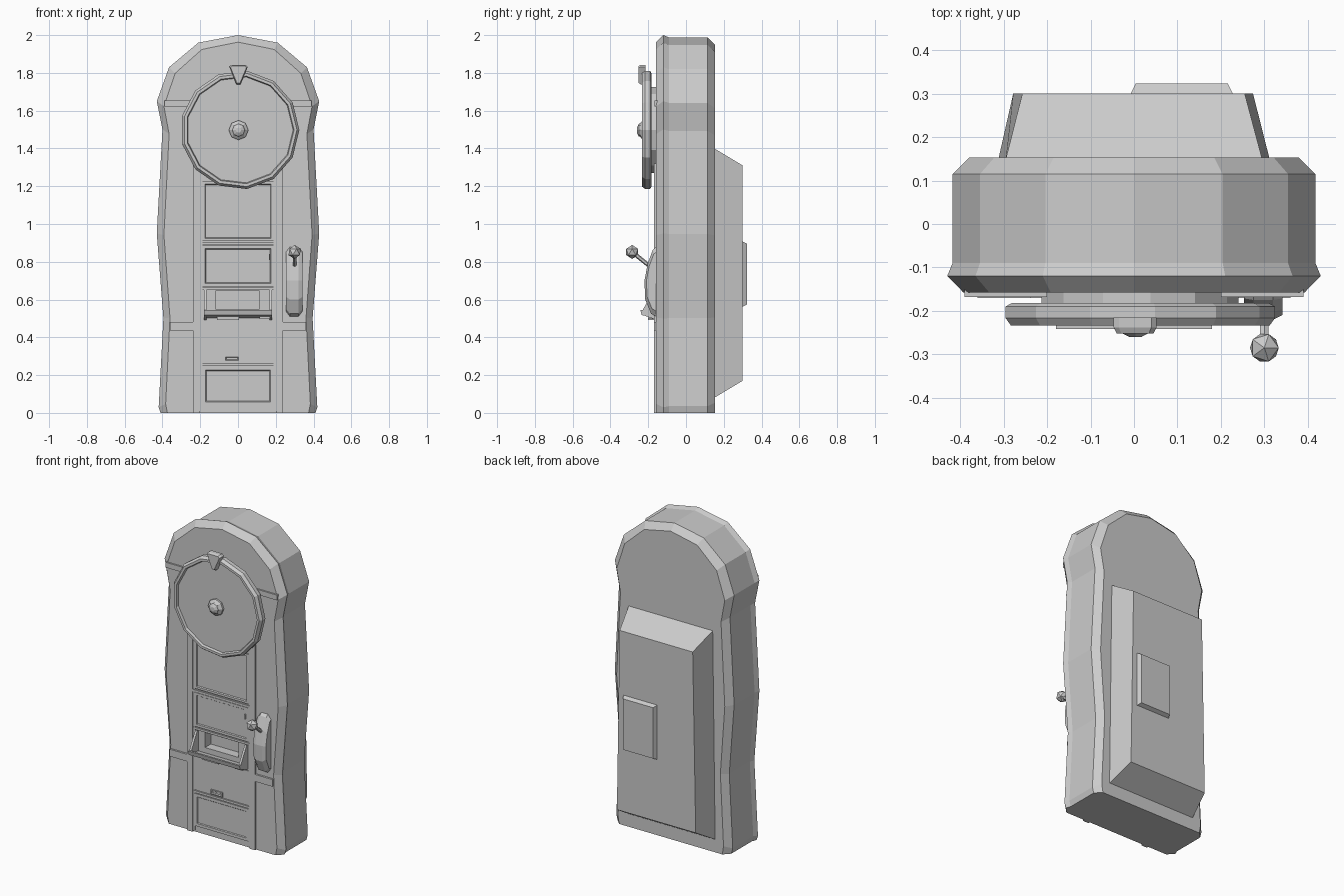
import bpy, bmesh, math
from mathutils import Vector

if "Cube" in bpy.data.objects:
    bpy.data.objects.remove(bpy.data.objects["Cube"])

grey = bpy.data.materials.new("plain_grey")
grey.use_nodes = True
colour = (0.6, 0.6, 0.6, 1)
grey.diffuse_color = colour
grey.node_tree.nodes["Principled BSDF"].inputs["Base Color"].default_value = colour


def finish(name, bm):
    bmesh.ops.recalc_face_normals(bm, faces=bm.faces)
    mesh = bpy.data.meshes.new(name)
    bm.to_mesh(mesh)
    bm.free()
    mesh.materials.append(grey)
    ob = bpy.data.objects.new(name, mesh)
    bpy.context.collection.objects.link(ob)
    return ob


def loft(name, rings):
    """Join equal-length rings of points and cap both ends."""
    bm = bmesh.new()
    loops = [[bm.verts.new(p) for p in ring] for ring in rings]
    for a, b in zip(loops, loops[1:]):
        for i in range(len(a)):
            j = (i + 1) % len(a)
            bm.faces.new((a[i], a[j], b[j], b[i]))
    bm.faces.new(loops[0])
    bm.faces.new(loops[-1])
    return finish(name, bm)


def rect(x0, x1, z0, z1, y, inset=0):
    x0, x1, z0, z1 = x0 + inset, x1 - inset, z0 + inset, z1 - inset
    return [(x0, y, z0), (x1, y, z0), (x1, y, z1), (x0, y, z1)]


def box(name, x0, x1, y0, y1, z0, z1):
    return loft(name, [rect(x0, x1, z0, z1, y) for y in (y0, y1)])


def frame(name, x0, x1, z0, z1, front, width, floor):
    """Raised border around a sunken panel."""
    return loft(name, [rect(x0, x1, z0, z1, FRONT + 0.01),
                       rect(x0, x1, z0, z1, front),
                       rect(x0, x1, z0, z1, front, width),
                       rect(x0, x1, z0, z1, floor, width + 0.004)])


def lathe(name, x, z, profile, sides):
    """Turn (radius, y) points around an axis pointing forwards."""
    return loft(name, [[(x + r * math.cos(i * math.tau / sides), y,
                         z + r * math.sin(i * math.tau / sides))
                        for i in range(sides)] for r, y in profile])


FRONT = -0.158

# Cabinet: waisted outline with a rounded top
half = [(0.41, 0), (0.42, 0.03), (0.395, 0.5), (0.43, 0.95), (0.4, 1.5),
        (0.43, 1.65), (0.365, 1.83), (0.21, 1.96)]
outline = half + [(0, 2)] + [(-x, z) for x, z in reversed(half)]


def outline_ring(y, d):
    return [(x * (1 - d / 0.42), y, z + d * (0.5 - 0.75 * z) * (z > 0))
            for x, z in outline]


cabinet = loft("cabinet", [outline_ring(y, d) for y, d in (
    (FRONT, 0.037), (-0.12, 0), (-0.09, 0.012), (0.115, 0.012), (0.153, 0.05))])

# Pocket behind the delivery tray
cutter = box("pocket_cutter", -0.12, 0.115, -0.3, -0.1, 0.55, 0.645)
cutter.hide_render = True
cutter.hide_viewport = True
cut = cabinet.modifiers.new("pocket", "BOOLEAN")
cut.object = cutter
cut.solver = "EXACT"

# Back housing and its access plate
loft("back_housing", [
    [(-0.312, 0.15, 0.08), (0.312, 0.15, 0.08), (0.295, 0.15, 1.4), (-0.295, 0.15, 1.4)],
    [(-0.278, 0.3, 0.17), (0.274, 0.3, 0.17), (0.255, 0.3, 1.31), (-0.257, 0.3, 1.31)]])
loft("back_access_plate", [rect(-0.01, 0.23, 0.56, 0.91, 0.295),
                           rect(-0.01, 0.23, 0.56, 0.91, 0.323, 0.014)])

# Vertical rails and cross trims, one of each per side
for side, s in (("left", 1), ("right", -1)):
    def pair(a, b):
        return sorted((s * a, s * b))
    box(side + "_rail", *pair(0.2, 0.238), -0.17, -0.14, 0, 1.32)
    box(side + "_rail_inner", *pair(0.188, 0.2), -0.164, -0.14, 0.01, 1.32)
    box(side + "_lower_trim", *pair(0.238, 0.36), -0.17, -0.14, 0.435, 0.48)
    box(side + "_upper_trim", *pair(0.2, 0.39), -0.168, -0.14, 1.622, 1.655)
    # Sloping tray cheek with a thin upright edge
    x0, x1 = pair(0.166, 0.18)
    cheek = [(-0.15, 0.64), (-0.17, 0.65), (-0.235, 0.535), (-0.22, 0.515), (-0.15, 0.49)]
    loft(side + "_tray_cheek", [[(x, y, z) for y, z in cheek] for x in (x0, x1)])

# Front panels
frame("top_window", -0.19, 0.19, 0.91, 1.225, -0.166, 0.014, -0.159)
frame("middle_panel", -0.19, 0.19, 0.67, 0.885, -0.166, 0.016, -0.16)
frame("bottom_panel", -0.19, 0.19, 0.04, 0.245, -0.165, 0.018, -0.16)
box("middle_shelf_trim", -0.2, 0.2, -0.168, -0.14, 0.888, 0.902)
box("tray_top_trim", -0.2, 0.2, -0.166, -0.14, 0.65, 0.664)
box("bottom_trim", -0.2, 0.2, -0.167, -0.14, 0.25, 0.264)
box("lower_door", -0.186, 0.186, -0.163, -0.14, 0.27, 0.485)
frame("door_slot", -0.072, 0.008, 0.272, 0.302, -0.17, 0.006, -0.164)
box("middle_panel_latch", 0.163, 0.17, -0.17, -0.15, 0.81, 0.84)

# Delivery tray floor, lip and hinge tabs
floor = [(-0.15, 0.515), (-0.225, 0.53), (-0.23, 0.545), (-0.242, 0.545),
         (-0.235, 0.518), (-0.15, 0.5)]
loft("tray_floor", [[(x, y, z) for y, z in floor] for x in (-0.18, 0.18)])
box("tray_tab_right", -0.11, 0.005, -0.2, -0.15, 0.492, 0.512)
box("tray_tab_left", 0.115, 0.17, -0.2, -0.15, 0.496, 0.512)

# Dial with a raised rim, hub and centre knob
lathe("dial", 0.01, 1.498, [(0.23, -0.15), (0.23, -0.182), (0.3, -0.182), (0.315, -0.19),
                            (0.315, -0.216), (0.302, -0.234), (0.287, -0.234),
                            (0.282, -0.218)], 13)
lathe("dial_centre_knob", 0.003, 1.497, [(0.052, -0.21), (0.052, -0.23),
                                         (0.036, -0.242), (0.033, -0.25),
                                         (0.014, -0.26)], 8)

# Pointer over the dial rim
pointer = [(-0.047, 1.835), (-0.035, 1.843), (0.04, 1.843), (0.052, 1.832),
           (0.012, 1.738), (-0.008, 1.738)]
loft("dial_pointer", [[(0.003 + (x - 0.003) * k, y, 1.8 + (z - 1.8) * k) for x, z in pointer]
                      for y, k in ((-0.215, 1), (-0.238, 1), (-0.252, 0.85))])

# Lever mount: a curved dome with bevelled sides
arc = [(-0.15, 0.885), (-0.175, 0.865), (-0.203, 0.79), (-0.22, 0.7),
       (-0.216, 0.6), (-0.185, 0.525), (-0.15, 0.505)]
loft("lever_mount", [[(x, -0.15 + (y + 0.15) * k, 0.7 + (z - 0.7) * k) for y, z in arc]
                     for x, k in ((0.253, 0.85), (0.275, 1), (0.32, 1), (0.342, 0.85))])

# Lever arm and faceted knob
start, end = Vector((0.3, -0.19, 0.775)), Vector((0.3, -0.285, 0.852))
bm = bmesh.new()
bmesh.ops.create_cone(bm, cap_ends=True, segments=6, radius1=0.011, radius2=0.011,
                      depth=(end - start).length)
arm = finish("lever_arm", bm)
arm.location = (start + end) / 2
arm.rotation_euler = (end - start).to_track_quat("Z", "Y").to_euler()
bm = bmesh.new()
bmesh.ops.create_icosphere(bm, subdivisions=1, radius=0.037)
finish("lever_knob", bm).location = end
